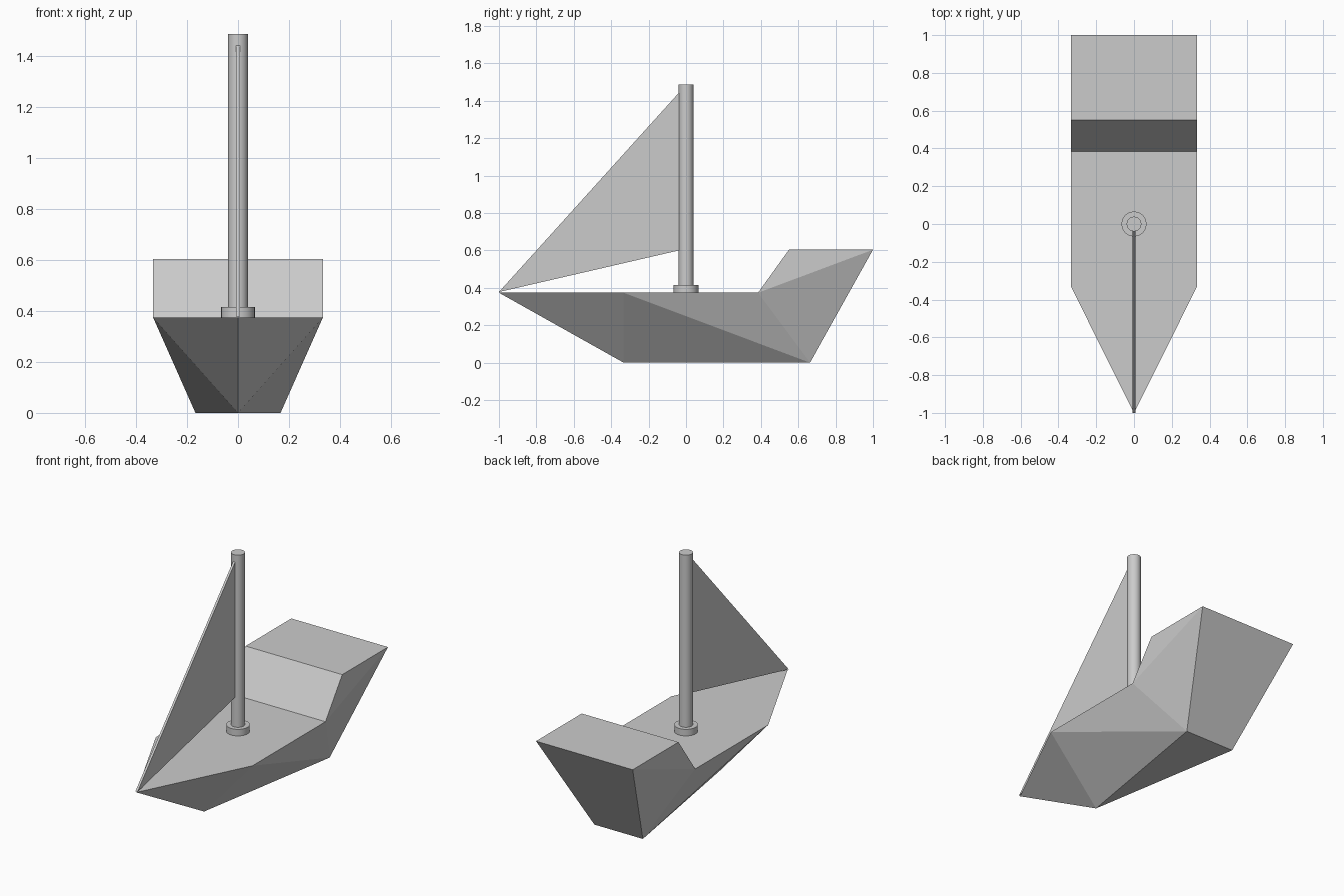
import bpy, bmesh, math

if "Cube" in bpy.data.objects:
    bpy.data.objects.remove(bpy.data.objects["Cube"])

DECK, POOP, TOP = 0.374, 0.604, 1.487


def make_object(name, bm):
    bmesh.ops.recalc_face_normals(bm, faces=bm.faces[:])
    mesh = bpy.data.meshes.new(name)
    bm.to_mesh(mesh)
    bm.free()
    obj = bpy.data.objects.new(name, mesh)
    bpy.context.collection.objects.link(obj)
    return obj


def cylinder(name, radius, z0, z1):
    bpy.ops.mesh.primitive_cylinder_add(vertices=32, radius=radius, depth=z1 - z0,
                                        location=(0, 0, (z0 + z1) / 2))
    bpy.context.object.name = name
    bpy.ops.object.shade_smooth_by_angle(angle=math.radians(30))


# Hull: one side's corners, mirrored across the shared bow and keel points
bm = bmesh.new()
bow = bm.verts.new((0, -1, DECK))
keel = bm.verts.new((0, -0.333, 0))
corners = [(0.333, -0.333, DECK),   # shoulder
           (0.333, 0.385, DECK),    # foot of the step
           (0.333, 0.55, POOP),     # head of the step
           (0.333, 1.0, POOP),      # stern top
           (0.167, 0.663, 0)]       # stern bottom
right, left = [[bm.verts.new((s * x, y, z)) for x, y, z in corners] for s in (1, -1)]

for shoulder, foot, head, stern, base in (right, left):
    for face in ((bow, shoulder, keel), (shoulder, base, keel), (shoulder, foot, base),
                 (foot, stern, base), (foot, head, stern)):
        bm.faces.new(face)

# Deck, step, raised stern deck and transom
bm.faces.new((bow, right[0], right[1], left[1], left[0]))
for i in range(1, 4):
    bm.faces.new((right[i], right[i + 1], left[i + 1], left[i]))
# Bottom
bm.faces.new((keel, right[4], left[4]))
make_object("hull", bm)

# Mast and its collar
cylinder("mast", 0.039, DECK, TOP)
cylinder("mast_collar", 0.066, DECK - 0.005, 0.415)

# Sail: thin triangular panel
bm = bmesh.new()
t = 0.007
outline = [(-1.0, 0.378), (-0.03, 0.602), (-0.03, 1.452)]
face = bm.faces.new([bm.verts.new((-t, y, z)) for y, z in outline])
new = bmesh.ops.extrude_face_region(bm, geom=[face])["geom"]
bmesh.ops.translate(bm, vec=(2 * t, 0, 0),
                    verts=[v for v in new if isinstance(v, bmesh.types.BMVert)])
make_object("sail", bm)
